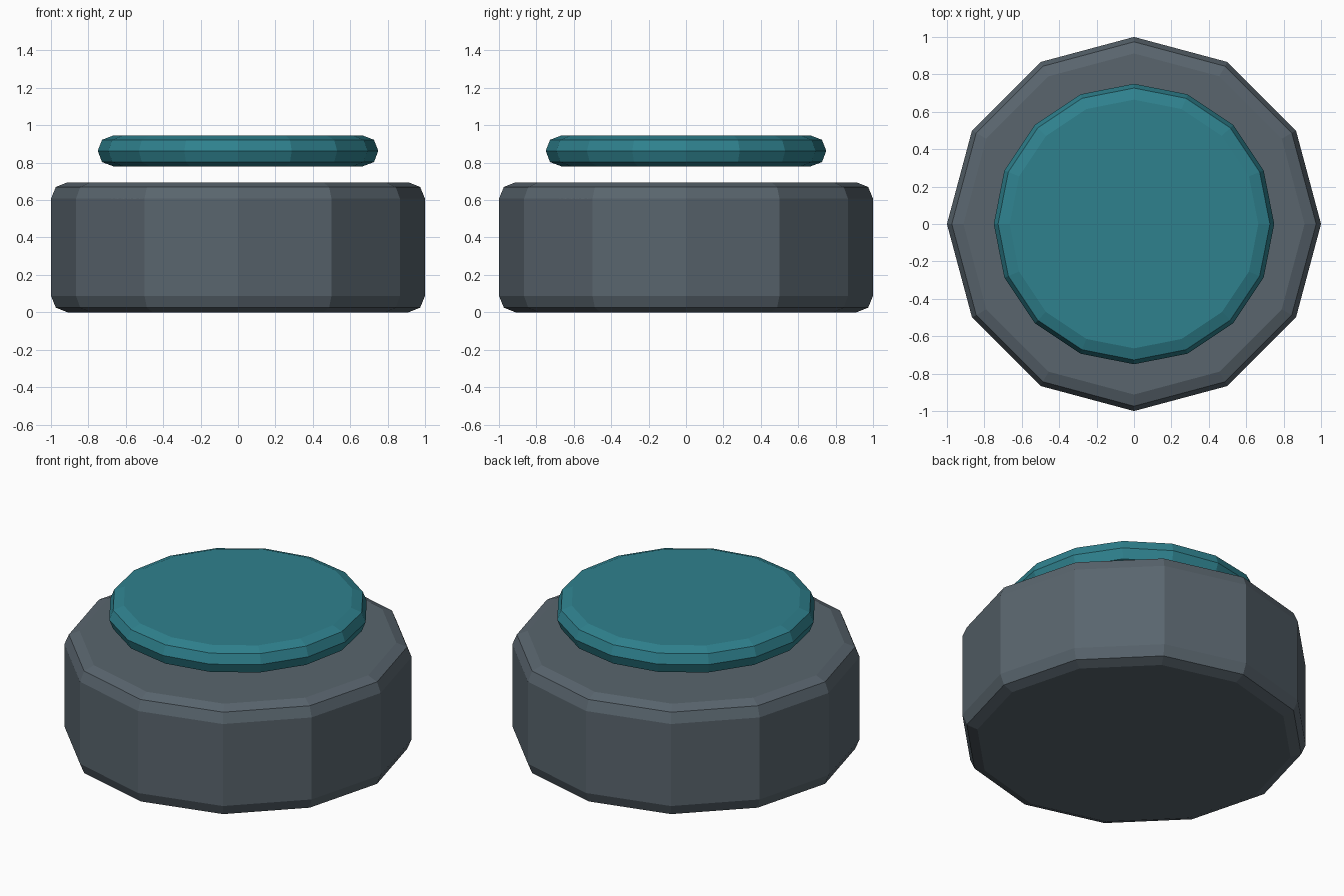
import bpy, bmesh
from math import cos, sin, tau

if "Cube" in bpy.data.objects:
    bpy.data.objects.remove(bpy.data.objects["Cube"])


def make_material(name, color):
    mat = bpy.data.materials.new(name)
    mat.diffuse_color = (*color, 1)
    mat.use_nodes = True
    mat.node_tree.nodes["Principled BSDF"].inputs["Base Color"].default_value = mat.diffuse_color
    return mat


def turned_part(name, profile, sides, mat):
    """Flat-shaded closed solid turned from (radius, z) points, bottom to top."""
    bm = bmesh.new()
    rings = [[bm.verts.new((r * cos(tau * i / sides), r * sin(tau * i / sides), z))
              for i in range(sides)] for r, z in profile]
    for low, high in zip(rings, rings[1:]):
        for i in range(sides):
            j = (i + 1) % sides
            bm.faces.new((low[i], low[j], high[j], high[i]))
    bm.faces.new(rings[0][::-1])
    bm.faces.new(rings[-1])
    mesh = bpy.data.meshes.new(name)
    bm.to_mesh(mesh)
    bm.free()
    mesh.materials.append(mat)
    obj = bpy.data.objects.new(name, mesh)
    bpy.context.collection.objects.link(obj)
    return obj


slate = make_material("slate", (0.10, 0.13, 0.155))
teal = make_material("teal", (0.028, 0.22, 0.27))

# Twelve-sided pedestal with rounded rims
turned_part("base",
            [(0.912, 0), (0.974, 0.025), (1, 0.088),
             (1, 0.607), (0.974, 0.67), (0.912, 0.695)], 12, slate)

# Sixteen-sided disc hovering above the pedestal
turned_part("floating_disc",
            [(0.665, 0.780), (0.727, 0.803), (0.75, 0.863),
             (0.727, 0.922), (0.665, 0.946)], 16, teal)
